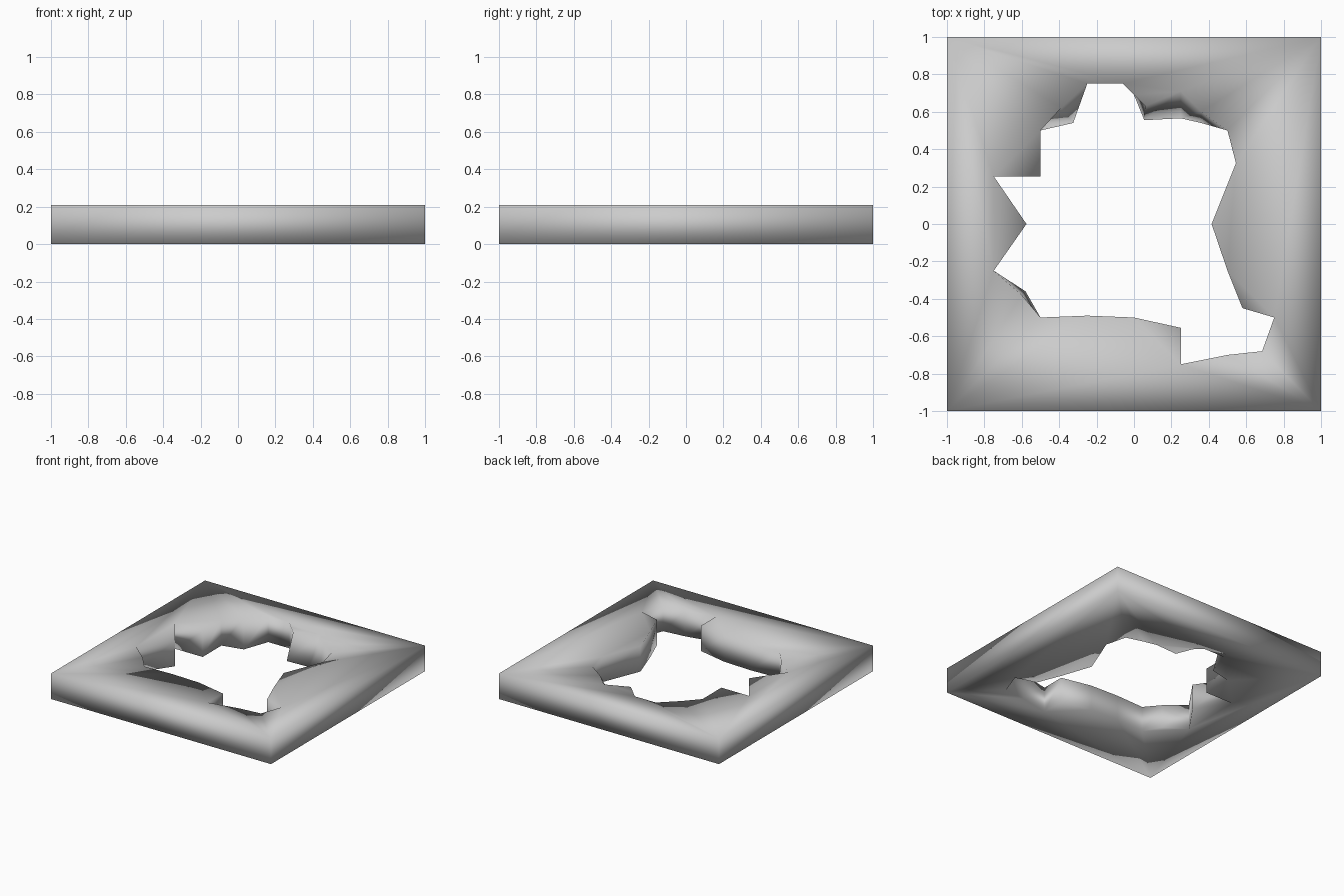
import bpy, bmesh

if "Cube" in bpy.data.objects:
    bpy.data.objects.remove(bpy.data.objects["Cube"])

H = 0.21

# Jagged opening, clockwise from above (rim at the top face)
opening = [(-0.25, 0.75), (-0.06, 0.75), (0.0, 0.69), (0.06, 0.63), (0.25, 0.71),
           (0.36, 0.6), (0.5, 0.5), (0.545, 0.325), (0.415, 0.0), (0.5, -0.25),
           (0.58, -0.45), (0.75, -0.5), (0.685, -0.68), (0.5, -0.70), (0.25, -0.75),
           (0.25, -0.555), (0.0, -0.5), (-0.25, -0.49), (-0.5, -0.5), (-0.6, -0.38),
           (-0.75, -0.25), (-0.575, 0.0), (-0.75, 0.255), (-0.5, 0.255), (-0.5, 0.5),
           (-0.39, 0.62)]
# Places where the lower rim juts further inward
lower_shift = {3: (0.055, 0.555), 4: (0.25, 0.565), 5: (0.36, 0.54),
               19: (-0.58, -0.36), 25: (-0.325, 0.54)}
corners = [(-1, 1), (1, 1), (1, -1), (-1, -1)]

bm = bmesh.new()


def ring(points, z):
    verts = [bm.verts.new((x, y, z)) for x, y in points]
    edges = [bm.edges.new((verts[i - 1], verts[i])) for i in range(len(verts))]
    return verts, edges


def wall(a, b):
    for i in range(len(a)):
        bm.faces.new((a[i - 1], a[i], b[i], b[i - 1]))


# Top and bottom faces with the opening left empty
lower = [lower_shift.get(i, p) for i, p in enumerate(opening)]
rings = []
for z, hole in ((0, lower), (H, opening)):
    outer, outer_edges = ring(corners, z)
    inner, inner_edges = ring(hole, z)
    bmesh.ops.triangle_fill(bm, use_beauty=True, use_dissolve=False,
                            edges=outer_edges + inner_edges)
    rings.append((outer, inner))

# Outer sides and inner broken wall
wall(rings[0][0], rings[1][0])
wall(rings[0][1], rings[1][1])
bmesh.ops.recalc_face_normals(bm, faces=bm.faces)

mesh = bpy.data.meshes.new("broken_floor_slab")
for f in bm.faces:
    f.smooth = True
bm.to_mesh(mesh)
bm.free()
slab = bpy.data.objects.new("broken_floor_slab", mesh)
bpy.context.collection.objects.link(slab)
